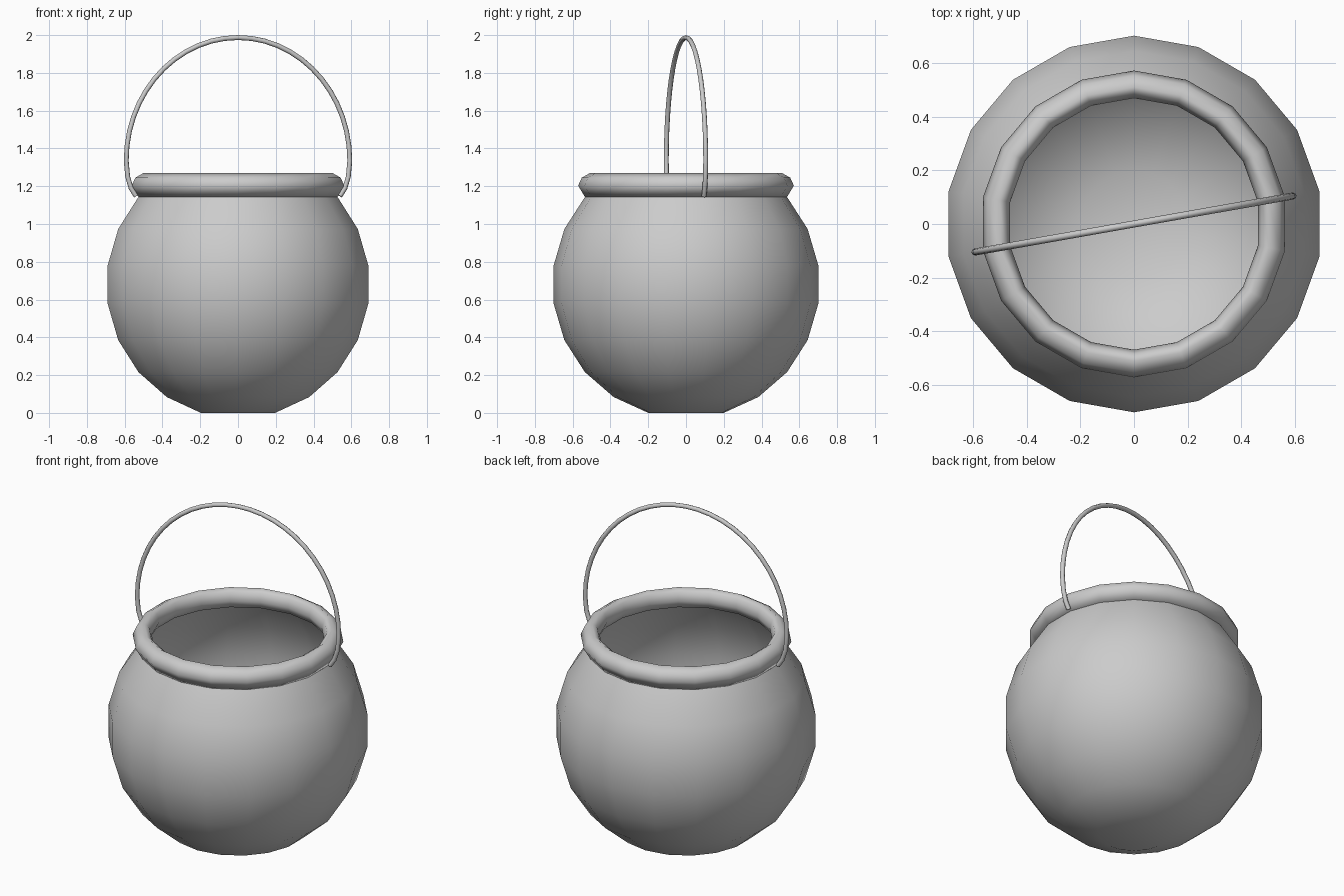
import bpy, bmesh
from math import sin, cos, pi, radians

if "Cube" in bpy.data.objects:
    bpy.data.objects.remove(bpy.data.objects["Cube"])

SIDES = 18


def lathe(name, profile, closed=False, cap_bottom=False):
    """Revolve a (radius, z) profile around the z axis."""
    bm = bmesh.new()
    rings = []
    for r, z in profile:
        angles = [radians(10 + 360 * i / SIDES) for i in range(SIDES)]
        rings.append([bm.verts.new((r * cos(a), r * sin(a), z)) for a in angles])
    pairs = list(zip(rings, rings[1:]))
    if closed:
        pairs.append((rings[-1], rings[0]))
    for lo, hi in pairs:
        for i in range(SIDES):
            j = (i + 1) % SIDES
            bm.faces.new((lo[i], lo[j], hi[j], hi[i]))
    if cap_bottom:
        bm.faces.new(rings[0][::-1])
    for f in bm.faces:
        f.smooth = True
    mesh = bpy.data.meshes.new(name)
    bm.to_mesh(mesh)
    bm.free()
    obj = bpy.data.objects.new(name, mesh)
    bpy.context.collection.objects.link(obj)
    return obj


# Round open pot: sphere rings cut flat at the bottom and open at the top
R = 0.708
base = R * sin(radians(4.5 * 180 / 11))
lats = [radians((k - 4.5) * 180 / 11) for k in range(8)]
lathe("pot_body", [(R * cos(t), base + R * sin(t)) for t in lats], cap_bottom=True)

# Rolled rim
lathe("pot_rim", [(0.535, 1.143), (0.571, 1.203), (0.552, 1.245), (0.51, 1.269),
                  (0.483, 1.252), (0.468, 1.205), (0.488, 1.16)], closed=True)

# Thin wire bail handle, turned slightly around z
half = [(0.548, 1.148), (0.575, 1.19), (0.593, 1.25)]
arc = [(0.601 * cos(pi * i / 26), 1.335 + 0.652 * sin(pi * i / 26)) for i in range(27)]
path = half + arc + [(-x, z) for x, z in reversed(half)]
curve = bpy.data.curves.new("handle", 'CURVE')
curve.dimensions = '3D'
curve.bevel_depth = 0.013
curve.bevel_resolution = 2
curve.use_fill_caps = True
spline = curve.splines.new('POLY')
spline.points.add(len(path) - 1)
turn = radians(10)
for p, (x, z) in zip(spline.points, path):
    p.co = (x * cos(turn), x * sin(turn), z, 1)
handle = bpy.data.objects.new("handle", curve)
bpy.context.collection.objects.link(handle)
bpy.context.view_layer.objects.active = handle
handle.select_set(True)
bpy.ops.object.convert(target='MESH')
bpy.ops.object.shade_smooth_by_angle(angle=radians(60))
